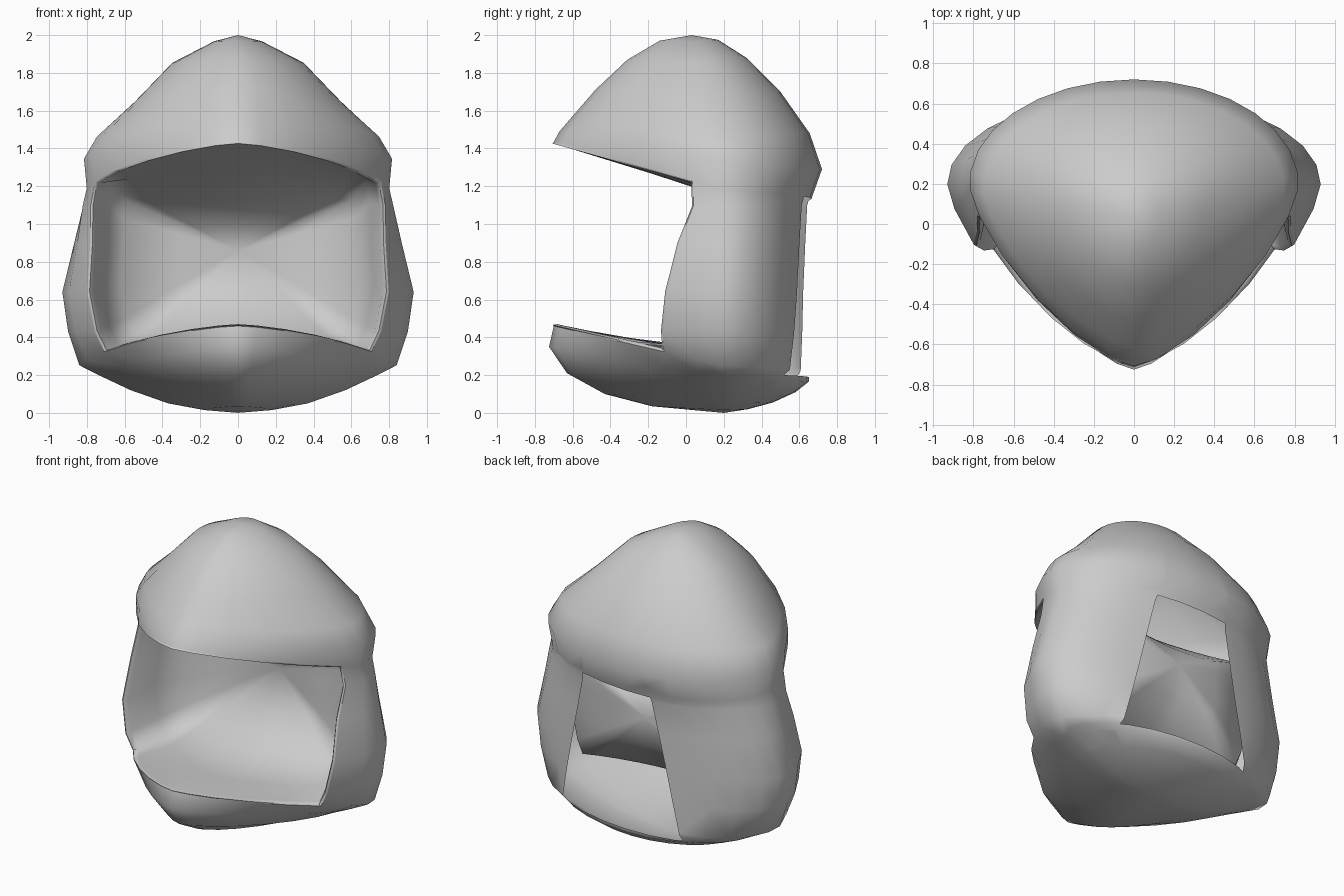
import bpy, bmesh
from math import sin, cos, radians
from mathutils import Vector

if "Cube" in bpy.data.objects:
    bpy.data.objects.remove(bpy.data.objects["Cube"])

K_FRONT, K_BACK = 5, 9          # columns from nose to opening corner, corner to back
HALF = K_FRONT + K_BACK
RING = 2 * HALF

# z_front, y_front, z_side, half_width, y_side, z_back, y_back, corner angle
CAP = [(1.97, -.14, 1.965, .13, .03, 1.975, .17, 73),
       (1.87, -.31, 1.85, .35, .07, 1.88, .32, 73),
       (1.71, -.48, 1.64, .55, .12, 1.70, .50, 73),
       (1.56, -.61, 1.46, .75, .17, 1.48, .655, 73),
       (1.49, -.67, 1.34, .82, .20, 1.29, .72, 73),
       (1.435, -.70, 1.18, .805, .20, 1.15, .67, 73)]
CHEEK = [(1.10, -.72, 1.10, .825, .20, 1.10, .655, 73.7),
         (.90, -.72, .90, .868, .20, .90, .65, 68),
         (.64, -.72, .64, .93, .20, .64, .645, 63.5),
         (.43, -.72, .43, .90, .20, .43, .65, 62)]
BOWL = [(.46, -.70, .25, .84, .20, .22, .655, 62),
        (.35, -.725, .19, .72, .20, .165, .65, 62),
        (.21, -.63, .12, .57, .20, .11, .58, 62),
        (.10, -.43, .05, .37, .20, .055, .46, 62),
        (.035, -.18, .015, .18, .19, .02, .33, 62)]


def ring_point(row, j):
    """Point on a ring: pointed towards the front, elliptical at the back."""
    zf, yf, zs, xs, ys, zb, yb, uc = row
    i = j if j <= HALF else RING - j
    u = uc * i / K_FRONT if i <= K_FRONT else uc + (180 - uc) * (i - K_FRONT) / K_BACK
    s, c = max(sin(radians(u)), 0), cos(radians(u))
    if c >= 0:
        e = 2 / (1.45 if zs < 1.6 else 1.65)
        w = c ** e
        x, y, z = xs * s ** e, ys + (yf - ys) * w, zs + (zf - zs) * w
    else:
        w = -c
        x, y, z = xs * s, ys + (yb - ys) * w, zs + (zb - zs) * w
    return Vector((x if j <= HALF else -x, y, z))


def finish(bm, name, angle):
    me = bpy.data.meshes.new(name)
    bm.to_mesh(me)
    bm.free()
    ob = bpy.data.objects.new(name, me)
    bpy.context.collection.objects.link(ob)
    bpy.ops.object.select_all(action='DESELECT')
    ob.select_set(True)
    bpy.context.view_layer.objects.active = ob
    bpy.ops.object.shade_smooth_by_angle(angle=radians(angle))


def fan(bm, ring, tip, flip=False):
    n = len(ring)
    for j in range(n):
        f = [ring[j], ring[(j + 1) % n], tip]
        bm.faces.new(f[::-1] if flip else f)


# Outer shell: cap, cheeks and bowl lofted together, front left open
rows = CAP + CHEEK + BOWL
lo, hi = len(CAP) - 1, len(CAP) + len(CHEEK)
bm = bmesh.new()
grid = []
for r, row in enumerate(rows):
    grid.append([None if lo < r < hi and (j < K_FRONT or j > RING - K_FRONT)
                 else bm.verts.new(ring_point(row, j)) for j in range(RING)])
for a, b in zip(grid, grid[1:]):
    for j in range(RING):
        k = (j + 1) % RING
        in_front = j < K_FRONT or j >= RING - K_FRONT
        quad = [a[j], b[j], b[k], a[k]]
        if None in quad or (in_front and (a is grid[lo] or b is grid[hi])):
            continue
        bm.faces.new(quad)
fan(bm, grid[0], bm.verts.new((0, .03, 2.0)))
fan(bm, grid[-1], bm.verts.new((0, .2, 0)), True)

# Border of the front opening, as a closed loop
kf = K_FRONT
border = [grid[lo][j % RING].co.copy() for j in range(-kf, kf + 1)]
border += [grid[r][kf].co.copy() for r in range(lo + 1, hi)]
border += [grid[hi][j % RING].co.copy() for j in range(kf, -kf - 1, -1)]
border += [grid[r][RING - kf].co.copy() for r in range(hi - 1, lo, -1)]

# Four-sided hole cut in the back, off centre
corners = [(.335, 1.145), (-.185, 1.125), (-.385, .18), (.545, .20)]
planes = []
for (x0, z0), (x1, z1) in zip(corners, corners[1:] + corners[:1]):
    co, no = Vector((x0, 0, z0)), Vector((z1 - z0, 0, x0 - x1))
    if no.dot(Vector((0, 0, .6)) - co) < 0:
        no.negate()
    planes.append((co, no))


def in_hole(p, slack):
    return p.y > .35 and all(n.normalized().dot(p - c) > -slack for c, n in planes)


for co, no in planes:
    faces = [f for f in bm.faces if any(in_hole(v.co, .22) for v in f.verts)]
    geom = set(faces)
    for f in faces:
        geom.update(f.edges)
        geom.update(f.verts)
    bmesh.ops.bisect_plane(bm, geom=list(geom), plane_co=co, plane_no=no, dist=1e-5)
bmesh.ops.delete(bm, geom=[f for f in bm.faces if in_hole(f.calc_center_median(), 0)],
                 context='FACES')
bmesh.ops.recalc_face_normals(bm, faces=bm.faces)
finish(bm, "helmet_shell", 60)


# Inner liner: rolled rim, then a cavity closing to a point at the back
def rim_ring(bm, sx, sz, push):
    return [bm.verts.new((p.x * sx, p.y + push, .85 + (p.z - .85) * sz)) for p in border]


def cavity_ring(bm, sx, depth, floor, ceiling, side):
    ring = []
    for i, p in enumerate(border):
        if i <= 2 * kf:
            z = ceiling + (p.z - 1.3) * .4 * (1 - depth)
        elif 2 * kf + len(CHEEK) < i <= 4 * kf + len(CHEEK) + 1:
            z = floor
        else:                       # cheeks: spread between floor and ceiling
            z = floor + (p.z - .32) / (1.23 - .32) * (ceiling - floor)
        ring.append(bm.verts.new((p.x * sx, p.y + (side - p.y) * depth, z)))
    return ring


bm = bmesh.new()
rings = [rim_ring(bm, *a) for a in [(1, 1, 0), (.985, .985, -.008), (.96, .975, .02)]]
rings += [cavity_ring(bm, *a) for a in [(.90, .45, .355, 1.24, .43), (.78, .80, .42, 1.13, .43),
                                        (.40, .95, .64, 1.0, .43)]]
n = len(border)
for a, b in zip(rings, rings[1:]):
    for j in range(n):
        k = (j + 1) % n
        bm.faces.new((a[j], a[k], b[k], b[j]))
fan(bm, rings[-1], bm.verts.new((0, .44, .86)))
bmesh.ops.recalc_face_normals(bm, faces=bm.faces)
bm.faces.ensure_lookup_table()
if bm.faces[-1].normal.y > 0:
    bmesh.ops.reverse_faces(bm, faces=bm.faces)
finish(bm, "inner_liner", 75)
